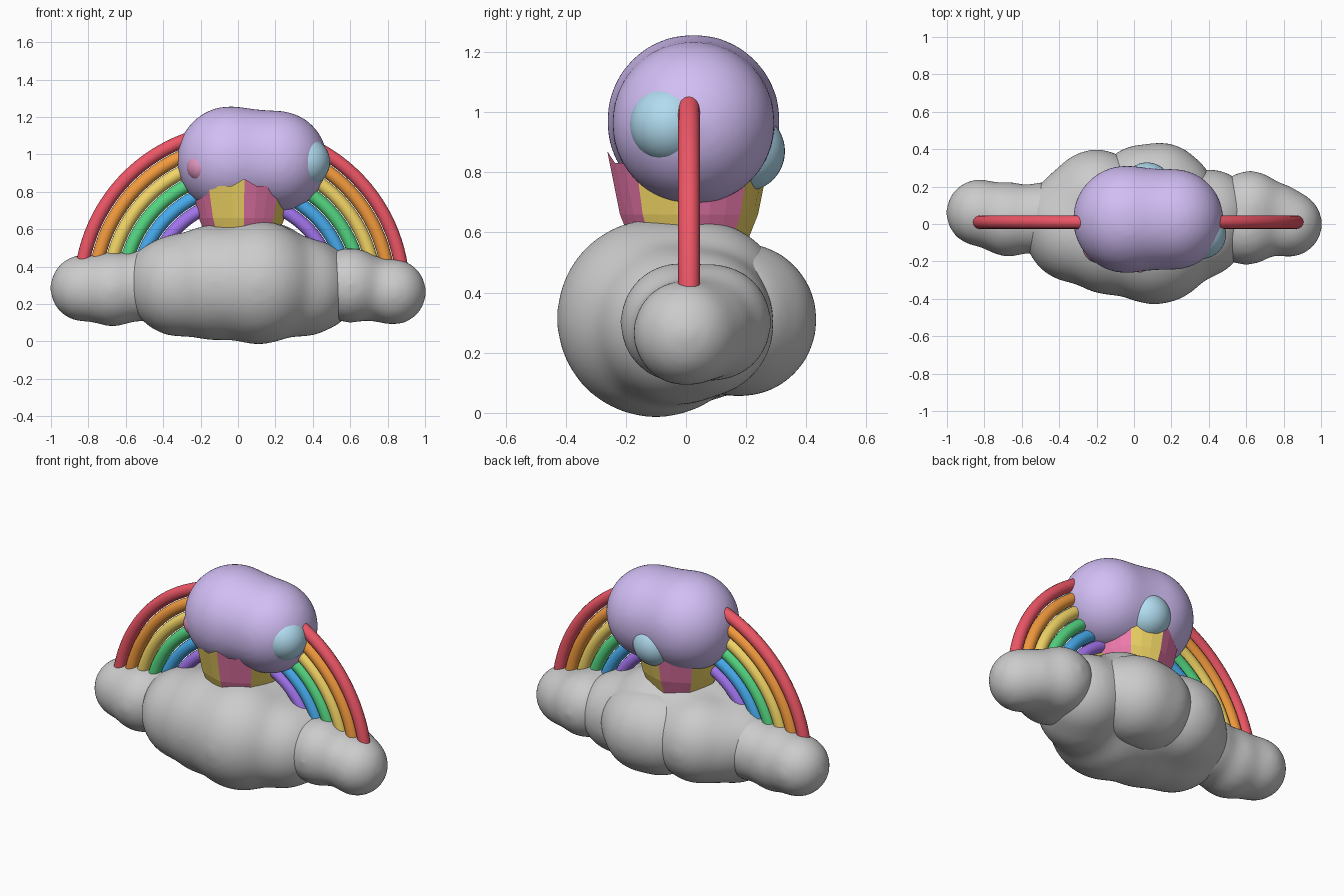
import bpy, bmesh, math
from mathutils import Matrix

if "Cube" in bpy.data.objects:
    bpy.data.objects.remove(bpy.data.objects["Cube"])


def material(name, rgb):
    m = bpy.data.materials.new(name)
    m.diffuse_color = tuple(c ** 2.2 for c in rgb) + (1,)
    m.use_nodes = True
    m.node_tree.nodes["Principled BSDF"].inputs["Base Color"].default_value = m.diffuse_color
    return m


def add_object(name, bm, mats=(), smooth=True):
    me = bpy.data.meshes.new(name)
    for f in bm.faces:
        f.smooth = smooth
    bm.to_mesh(me)
    bm.free()
    for m in mats:
        me.materials.append(m)
    ob = bpy.data.objects.new(name, me)
    bpy.context.collection.objects.link(ob)
    return ob


def balls(name, spheres, mats=(), blend=70):
    """Union of spheres (x, y, z, r), melted together when blend > 0."""
    bm = bmesh.new()
    for x, y, z, r in spheres:
        bmesh.ops.create_uvsphere(bm, u_segments=40, v_segments=24, radius=r,
                                  matrix=Matrix.Translation((x, y, z)))
    ob = add_object(name, bm, mats)
    if blend:
        rm = ob.modifiers.new("Melt", 'REMESH')
        rm.mode = 'VOXEL'
        rm.voxel_size = 0.016
        rm.use_smooth_shade = True
        sm = ob.modifiers.new("Soften", 'SMOOTH')
        sm.factor = 0.5
        sm.iterations = blend
    return ob


# Cloud: one large body, two end puffs, one separate back puff
balls("cloud_body", [(-0.31, -0.04, 0.30, 0.28), (-0.12, -0.07, 0.315, 0.315),
                     (0.11, -0.10, 0.315, 0.335), (0.34, -0.03, 0.29, 0.27),
                     (-0.385, 0.01, 0.31, 0.235), (0.40, 0.05, 0.295, 0.25),
                     (0.15, 0.05, 0.36, 0.285), (-0.05, 0.05, 0.33, 0.29),
                     (-0.20, 0.14, 0.32, 0.265), (-0.29, 0.08, 0.31, 0.25)], blend=90)
balls("cloud_left_puff", [(-0.825, 0.06, 0.285, 0.185), (-0.67, 0.025, 0.28, 0.205),
                          (-0.48, 0.03, 0.30, 0.20)])
balls("cloud_right_puff", [(0.83, 0.0, 0.265, 0.182), (0.76, 0.05, 0.275, 0.175),
                           (0.62, 0.09, 0.30, 0.20), (0.60, -0.02, 0.30, 0.205)])
balls("cloud_back_puff", [(0.14, 0.18, 0.31, 0.26), (0.05, 0.17, 0.31, 0.26),
                          (0.20, 0.16, 0.32, 0.235)])

# Rainbow: six concentric tubes ending inside the cloud
bands = [("red", (0.93, 0.34, 0.40)), ("orange", (0.95, 0.60, 0.25)),
         ("yellow", (0.95, 0.83, 0.40)), ("green", (0.33, 0.83, 0.50)),
         ("blue", (0.28, 0.66, 0.92)), ("violet", (0.62, 0.45, 0.92))]
STEPS, SIDES, TUBE = 56, 16, 0.036
for i, (label, rgb) in enumerate(bands):
    R = 0.863 - 0.0755 * i
    bm = bmesh.new()
    rings = []
    for s in range(STEPS + 1):
        a = math.radians(6 + 168 * s / STEPS)
        ring = []
        for k in range(SIDES):
            t = 2 * math.pi * k / SIDES
            r = R + TUBE * math.cos(t)
            ring.append(bm.verts.new((0.02 + r * math.cos(a), 0.01 + TUBE * math.sin(t),
                                      0.268 + r * math.sin(a))))
        rings.append(ring)
    for A, B in zip(rings, rings[1:]):
        for k in range(SIDES):
            n = (k + 1) % SIDES
            bm.faces.new((A[k], A[n], B[n], B[k]))
    bm.faces.new(rings[0])
    bm.faces.new(rings[-1])
    bmesh.ops.recalc_face_normals(bm, faces=bm.faces)
    add_object("rainbow_" + label, bm, [material(label, rgb)])

# Pleated cake cup: eight panels in alternating colours, zigzag rim, flat facets
PANELS, SUB = 8, 3
N = PANELS * SUB
bm = bmesh.new()
cup = []
for z, r, dip in ((0.56, 0.19, 0), (0.66, 0.23, 0), (0.87, 0.272, 0.04)):
    ring = []
    for k in range(N):
        a = math.radians(-90 + 3 + 360 * k / N)
        peak = k % SUB == 0
        q = r * (1.0 if peak else 0.95)
        ring.append(bm.verts.new((0.02 + q * math.cos(a), 0.01 + q * math.sin(a),
                                  z if peak else z - dip)))
    cup.append(ring)
for A, B in zip(cup, cup[1:]):
    for k in range(N):
        n = (k + 1) % N
        f = bm.faces.new((A[k], A[n], B[n], B[k]))
        f.material_index = (k // SUB) % 2
bm.faces.new(cup[0])
bmesh.ops.recalc_face_normals(bm, faces=[f for f in bm.faces])
add_object("cake_cup", bm, [material("cup_pink", (0.94, 0.48, 0.68)),
                            material("cup_yellow", (0.95, 0.84, 0.40))], smooth=False)

# Frosting and the round candies sunk into it
balls("frosting", [(-0.038, 0.025, 0.97, 0.293), (0.09, 0.025, 0.968, 0.277),
                   (0.208, 0.025, 0.963, 0.275)],
      [material("lilac", (0.82, 0.74, 0.96))])
sky = material("sky_blue", (0.69, 0.86, 0.94))
balls("candy_right", [(0.36, -0.055, 0.96, 0.132)], [sky], blend=0)
balls("candy_back", [(0.07, 0.195, 0.87, 0.134)], [sky], blend=0)
balls("candy_front", [(-0.188, -0.122, 0.935, 0.087)],
      [material("candy_pink", (0.88, 0.58, 0.74))], blend=0)
